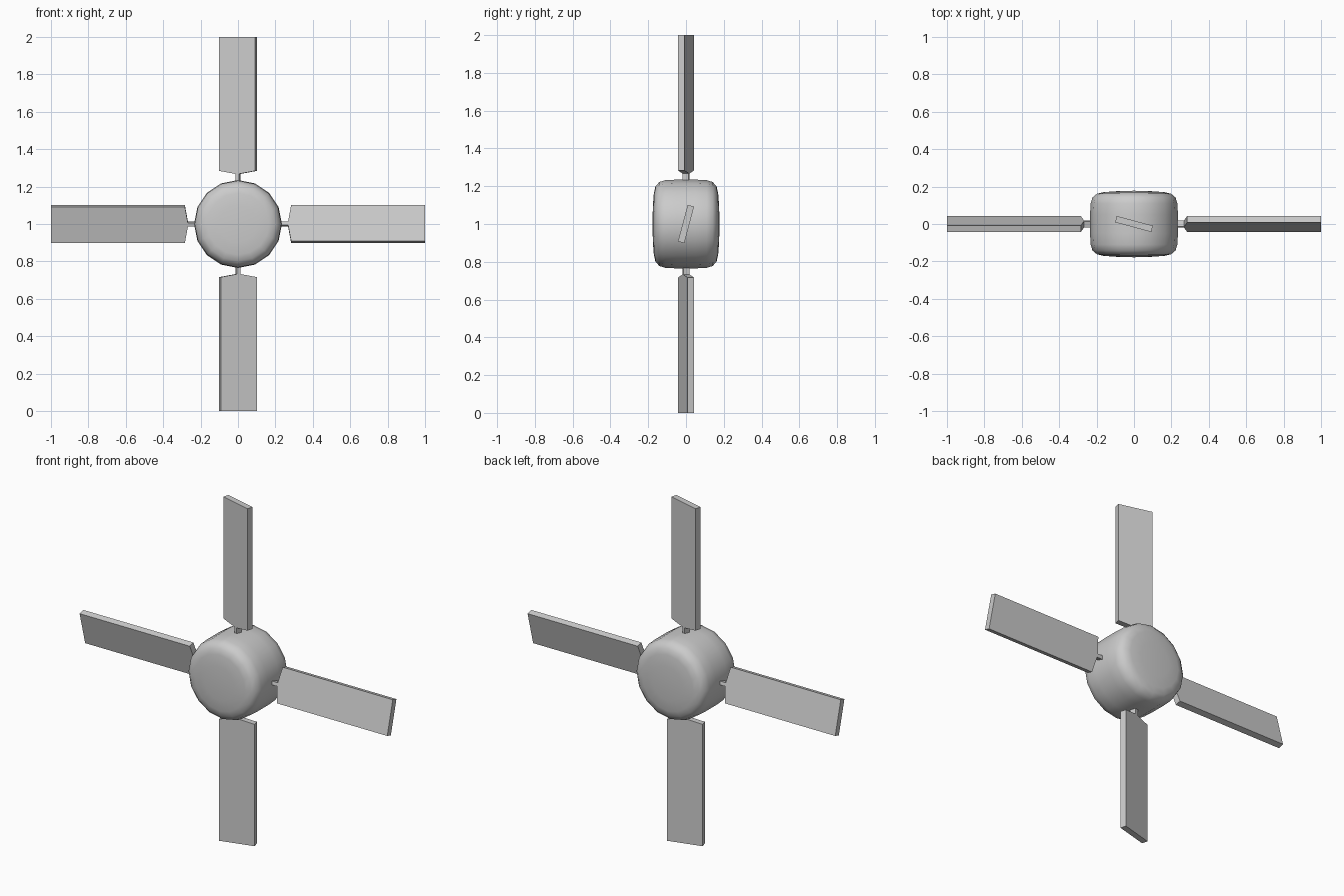
import bpy, bmesh, math
from mathutils import Matrix, Vector

if "Cube" in bpy.data.objects:
    bpy.data.objects.remove(bpy.data.objects["Cube"])

CENTRE = Matrix.Translation((0, 0, 1))


def finish(name, bm, smooth=False):
    bmesh.ops.recalc_face_normals(bm, faces=bm.faces[:])
    for f in bm.faces:
        f.smooth = smooth
    mesh = bpy.data.meshes.new(name)
    bm.to_mesh(mesh)
    bm.free()
    obj = bpy.data.objects.new(name, mesh)
    bpy.context.collection.objects.link(obj)
    return obj


# Hub: rounded drum, a 16-sided lathe around the y axis
half = [(0, .178), (.10, .175), (.165, .17), (.198, .162),
        (.222, .142), (.232, .11), (.235, .05)]
profile = half + [(r, -y) for r, y in reversed(half)]
bm = bmesh.new()
verts = [bm.verts.new((r, y, 0)) for r, y in profile]
edges = [bm.edges.new(pair) for pair in zip(verts, verts[1:])]
bmesh.ops.spin(bm, geom=verts + edges, cent=(0, 0, 0), axis=(0, 1, 0),
               angle=math.tau, steps=16, use_duplicate=False)
bmesh.ops.remove_doubles(bm, verts=bm.verts[:], dist=1e-4)
bm.transform(CENTRE)
finish("hub", bm, smooth=True)

# Blades: flat outline with a narrow stem and V-shaped root, pitched 15 degrees
THICK, WIDTH, STEM = .035, .10, .010
side = [(.20, STEM), (.268, STEM), (.284, WIDTH), (1.0, WIDTH)]
outline = side + [(x, -z) for x, z in reversed(side)]
for i, place in enumerate(("right", "bottom", "left", "top")):
    bm = bmesh.new()
    face = bm.faces.new([bm.verts.new((x, -THICK / 2, z)) for x, z in outline])
    ext = bmesh.ops.extrude_face_region(bm, geom=[face])
    moved = [v for v in ext["geom"] if isinstance(v, bmesh.types.BMVert)]
    bmesh.ops.translate(bm, verts=moved, vec=Vector((0, THICK, 0)))
    pitch = Matrix.Rotation(math.radians(-15), 4, 'X')
    bm.transform(CENTRE @ Matrix.Rotation(i * math.pi / 2, 4, 'Y') @ pitch)
    finish("blade_" + place, bm)
